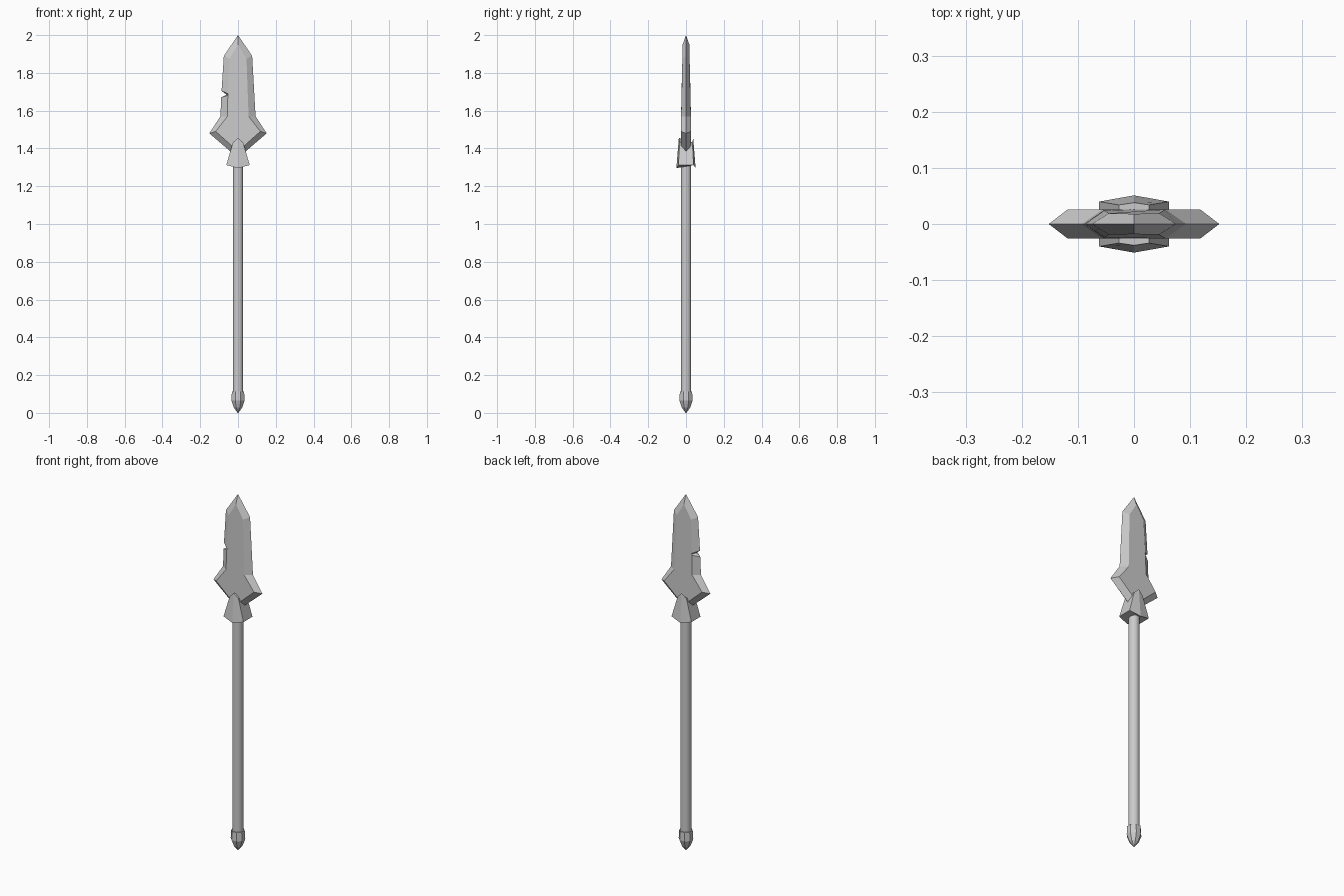
import bpy, bmesh, math

if "Cube" in bpy.data.objects:
    bpy.data.objects.remove(bpy.data.objects["Cube"])


def make_object(name, verts, faces):
    mesh = bpy.data.meshes.new(name)
    bm = bmesh.new()
    vs = [bm.verts.new(v) for v in verts]
    for f in faces:
        bm.faces.new([vs[i] for i in f])
    bmesh.ops.recalc_face_normals(bm, faces=bm.faces)
    bm.to_mesh(mesh)
    bm.free()
    obj = bpy.data.objects.new(name, mesh)
    bpy.context.collection.objects.link(obj)
    return obj


def loft(name, rings):
    """Skin equal-length closed rings and cap both ends."""
    n = len(rings[0])
    verts = [v for ring in rings for v in ring]
    faces = [list(range(n)), list(range(len(verts) - n, len(verts)))]
    for r in range(len(rings) - 1):
        for i in range(n):
            j = (i + 1) % n
            faces.append([r * n + i, r * n + j, (r + 1) * n + j, (r + 1) * n + i])
    return make_object(name, verts, faces)


def lathe(name, profile, sides):
    """Faceted turned part from (radius, height) pairs."""
    rings = []
    for r, z in profile:
        angles = [(i + 0.5) * math.tau / sides for i in range(sides)]
        rings.append([(r * math.cos(a), r * math.sin(a), z) for a in angles])
    return loft(name, rings)


# Blade: sharp outline at y = 0, bevelled to flat faces; each row is
# outer x, outer z, face x, face z, face half thickness
right = [(0, 2.0, 0, 1.95, .018), (.075, 1.89, .045, 1.875, .019),
         (.093, 1.57, .056, 1.57, .026), (.152, 1.48, .118, 1.49, .026),
         (0, 1.35, 0, 1.385, .026)]
left = [(-a, b, -c, d, e) for a, b, c, d, e in right[3:0:-1]]
# chip in the left edge
left[2:2] = [(-.089, 1.67, -.054, 1.68, .024), (-.06, 1.684, -.051, 1.685, .024),
             (-.087, 1.705, -.053, 1.69, .024)]
outline = right + left
loft("blade", [[(c, -e, d) for a, b, c, d, e in outline],
               [(a, 0, b) for a, b, c, d, e in outline],
               [(c, e, d) for a, b, c, d, e in outline]])


# Collar: tapered six-sided socket with pointed front and back
def hex_ring(x, y_side, z_side, y_mid, z_mid):
    return [(x, -y_side, z_side), (x, y_side, z_side), (0, y_mid, z_mid),
            (-x, y_side, z_side), (-x, -y_side, z_side), (0, -y_mid, z_mid)]


loft("collar", [hex_ring(.062, .04, 1.312, .051, 1.296),
                hex_ring(.027, .034, 1.432, .038, 1.456)])

# Shaft
shaft = lathe("shaft", [(.0285, .06), (.0285, 1.34)], 12)
bpy.context.view_layer.objects.active = shaft
shaft.select_set(True)
bpy.ops.object.shade_smooth_by_angle(angle=math.radians(40))

# Pointed butt cap
lathe("butt_cap", [(.035, .113), (.038, .065), (.024, .028), (.002, 0)], 8)
